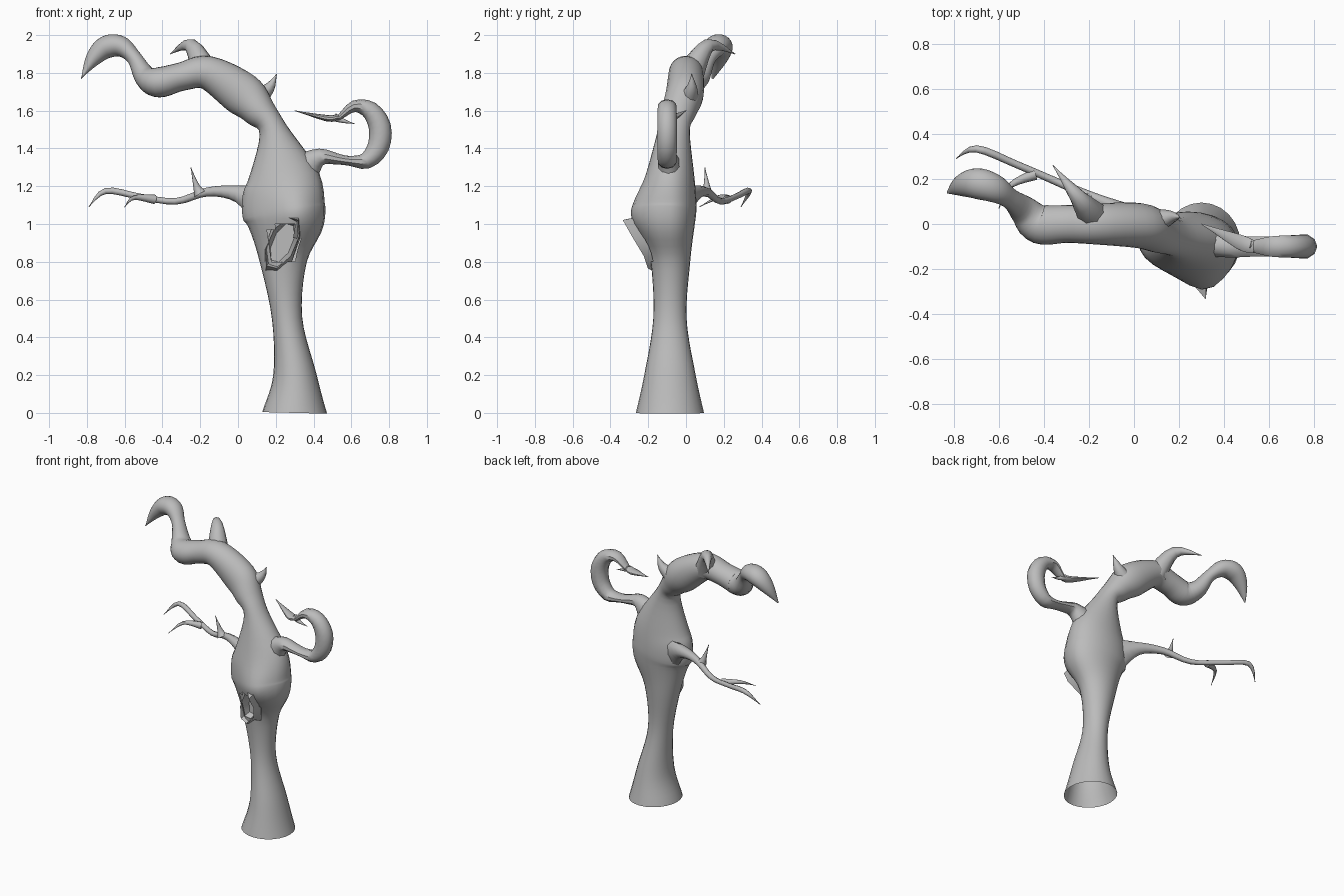
import bpy, bmesh, math
from mathutils import Vector

cube = bpy.data.objects.get("Cube")
if cube:
    bpy.data.objects.remove(cube, do_unlink=True)

bark = bpy.data.materials.new("grey_bark")
bark.use_nodes = True
bark.diffuse_color = (0.5, 0.5, 0.5, 1)
bark.node_tree.nodes["Principled BSDF"].inputs["Base Color"].default_value = bark.diffuse_color


def finish(name, bm, sharp_angle):
    bmesh.ops.recalc_face_normals(bm, faces=bm.faces)
    mesh = bpy.data.meshes.new(name)
    bm.to_mesh(mesh)
    bm.free()
    mesh.materials.append(bark)
    obj = bpy.data.objects.new(name, mesh)
    bpy.context.collection.objects.link(obj)
    bpy.ops.object.select_all(action='DESELECT')
    obj.select_set(True)
    bpy.context.view_layer.objects.active = obj
    bpy.ops.object.shade_smooth_by_angle(angle=math.radians(sharp_angle))


def bridge(bm, ring, next_ring):
    for i in range(len(ring)):
        bm.faces.new((ring[i - 1], ring[i], next_ring[i], next_ring[i - 1]))


def catmull_rom(points, steps):
    knots = [Vector(point) for point in points]
    knots = [knots[0]] + knots + [knots[-1]]
    samples = []
    for a, b, c, d in zip(knots, knots[1:], knots[2:], knots[3:]):
        for step in range(steps):
            t = step / steps
            linear, square, cubic = c - a, 2*a - 5*b + 4*c - d, 3*b - a - 3*c + d
            samples.append(b + (linear * t + square * t**2 + cubic * t**3) / 2)
    return samples + [knots[-1]]


def limb(points, radii, depths, sides, steps):
    """Tapered oval tube along a path, open at its root and closed at its tip."""
    bm = bmesh.new()
    centres = catmull_rom(points, steps)
    sizes = catmull_rom(list(zip(radii, depths)), steps)
    rings = []
    for i, centre in enumerate(centres):
        ahead = centres[min(i + 1, len(centres) - 1)]
        tangent = (ahead - centres[max(i - 1, 0)]).normalized()
        depth_axis = Vector((0, 1, 0))
        depth_axis = (depth_axis - tangent * depth_axis.dot(tangent)).normalized()
        side_axis = depth_axis.cross(tangent)
        radius, depth = (max(size, 0.002) for size in sizes[i])
        ring = []
        for k in range(sides):
            angle = math.tau * k / sides
            offset = side_axis * radius * math.cos(angle) + depth_axis * depth * math.sin(angle)
            ring.append(bm.verts.new(centre + offset))
        rings.append(ring)
    for ring, next_ring in zip(rings, rings[1:]):
        bridge(bm, ring, next_ring)
    bm.faces.new(rings[-1])
    return bm


def spike(name, base, bend, tip, radius):
    radii = (radius, radius / 2, 0)
    finish(name, limb((base, bend, tip), radii, radii, sides=8, steps=4), sharp_angle=45)


# Trunk flowing into the great bent limb: x, z and radius of each section
trunk_sections = [
    (.3, 0, .172), (.3, .2, .115), (.26, .5, .08), (.24, .8, .125), (.25, 1, .205),
    (.24, 1.1, .22), (.24, 1.25, .19), (.185, 1.5, .075), (.11, 1.6, .09), (.02, 1.69, .115),
    (-.16, 1.8, .09), (-.3, 1.78, .075), (-.42, 1.75, .08), (-.49, 1.78, .06),
    (-.55, 1.88, .04), (-.62, 1.94, .055), (-.7, 1.935, .06), (-.77, 1.87, .04), (-.83, 1.77, 0)]


def trunk_y(x):
    # Trunk stands forward, the end of the limb swings backward
    forward = min(max(x / .25, 0), 1)
    swing = max((-.43 - x) / .28, 0)
    return .18 * math.sin(swing * math.pi / 2) - .085 * forward


def trunk_depth(z, radius):
    root_flare = .06 * max(1 - z / .5, 0)
    return min(.06 + .35 * radius, 1.05 * radius + .005) + root_flare


trunk = limb([(x, trunk_y(x), z) for x, z, radius in trunk_sections],
             [radius for x, z, radius in trunk_sections],
             [trunk_depth(z, radius) for x, z, radius in trunk_sections],
             sides=24, steps=5)

# Swelling of the trunk front behind the hood
for vert in trunk.verts:
    if vert.co.y < -.1:
        across, up = (vert.co.x - .33) / .13, (vert.co.z - 1.06) / .14
        vert.co.y -= .08 * math.exp(-across**2 - up**2)

# Opening in the trunk behind the lip of the hollow
hollow_x, hollow_z = .235, .9
opening = []
for face in trunk.faces:
    centre = face.calc_center_median()
    across, up = (centre.x - hollow_x) / .08, (centre.z - hollow_z) / .11
    if centre.y < -.1 and math.hypot(across, up) < 1:
        opening.append(face)
bmesh.ops.delete(trunk, geom=opening, context='FACES')
finish("trunk", trunk, sharp_angle=60)

# Leaning oval lip, pulled out into a pointed hood at its upper right
hollow = bmesh.new()
hood_angle = math.radians(60)


def lip_ring(width, height, flat_y=None):
    ring = []
    for k in range(8):
        angle = hood_angle + math.tau * k / 8
        x = .08 * math.cos(angle) + .05 * math.sin(angle)
        z = .14 * math.sin(angle)
        hood = max(math.cos(angle - hood_angle), 0) ** 2
        y = -.21 - .3 * x - .1 * hood if flat_y is None else flat_y
        ring.append(hollow.verts.new((hollow_x + x * width, y, hollow_z + z * height)))
    return ring


lip_root = lip_ring(1.15, 1.4, flat_y=-.09)
lip_edge = lip_ring(1, 1)
hollow_floor = lip_ring(.7, .75, flat_y=-.12)
bridge(hollow, lip_root, lip_edge)
bridge(hollow, lip_edge, hollow_floor)
hollow.faces.new(hollow_floor)
finish("trunk_hollow", hollow, sharp_angle=35)

# Curled branch: a thick root, an oval arc thickest on its outside, and a thin tip
curl = [(.3, -.09, 1.24, .13), (.37, -.09, 1.31, .08), (.44, -.1, 1.355, .045),
        (.52, -.1, 1.345, .03)]
for k in range(7):
    angle = math.radians(-110 + 42 * k)
    curl.append((.635 + .12 * math.cos(angle), -.1, 1.475 + .15 * math.sin(angle),
                 .035 + .025 * math.cos(angle)))
curl += [(.525, -.1, 1.565, .015), (.47, -.08, 1.56, .017), (.3, 0, 1.6, 0)]
finish("curled_branch", limb([section[:3] for section in curl],
                             [radius for x, y, z, radius in curl],
                             [min(.04 + .25 * radius, 2 * radius) for x, y, z, radius in curl],
                             sides=10, steps=3), sharp_angle=40)
spike("curl_barb", (.51, -.09, 1.565), (.56, -.1, 1.545), (.62, -.1, 1.53), .022)

# Long thin branch that flares where it leaves the trunk
thin_path = [(.13, 1.1), (0, 1.16), (-.16, 1.17), (-.33, 1.12), (-.52, 1.145),
             (-.7, 1.175), (-.79, 1.09)]
last = len(thin_path) - 1
thin_radii = [.016 + .09 * (1 - i / last) ** 6 for i in range(last)] + [0]
finish("thin_branch", limb([(x, min(.04 - .43 * x, .67 + .48 * x), z) for x, z in thin_path],
                           thin_radii, [min(radius, .04) for radius in thin_radii],
                           sides=8, steps=4), sharp_angle=50)
spike("branch_fork", (-.44, .22, 1.13), (-.55, .17, 1.14), (-.6, .07, 1.09), .025)
spike("branch_thorn", (-.2, .11, 1.16), (-.22, .11, 1.2), (-.25, .1, 1.3), .035)

# Claw and thorn on the great limb
spike("limb_claw", (-.17, .02, 1.79), (-.25, .12, 1.945), (-.36, .26, 1.9), .075)
spike("limb_thorn", (.09, .01, 1.66), (.165, .03, 1.72), (.205, .03, 1.795), .06)
